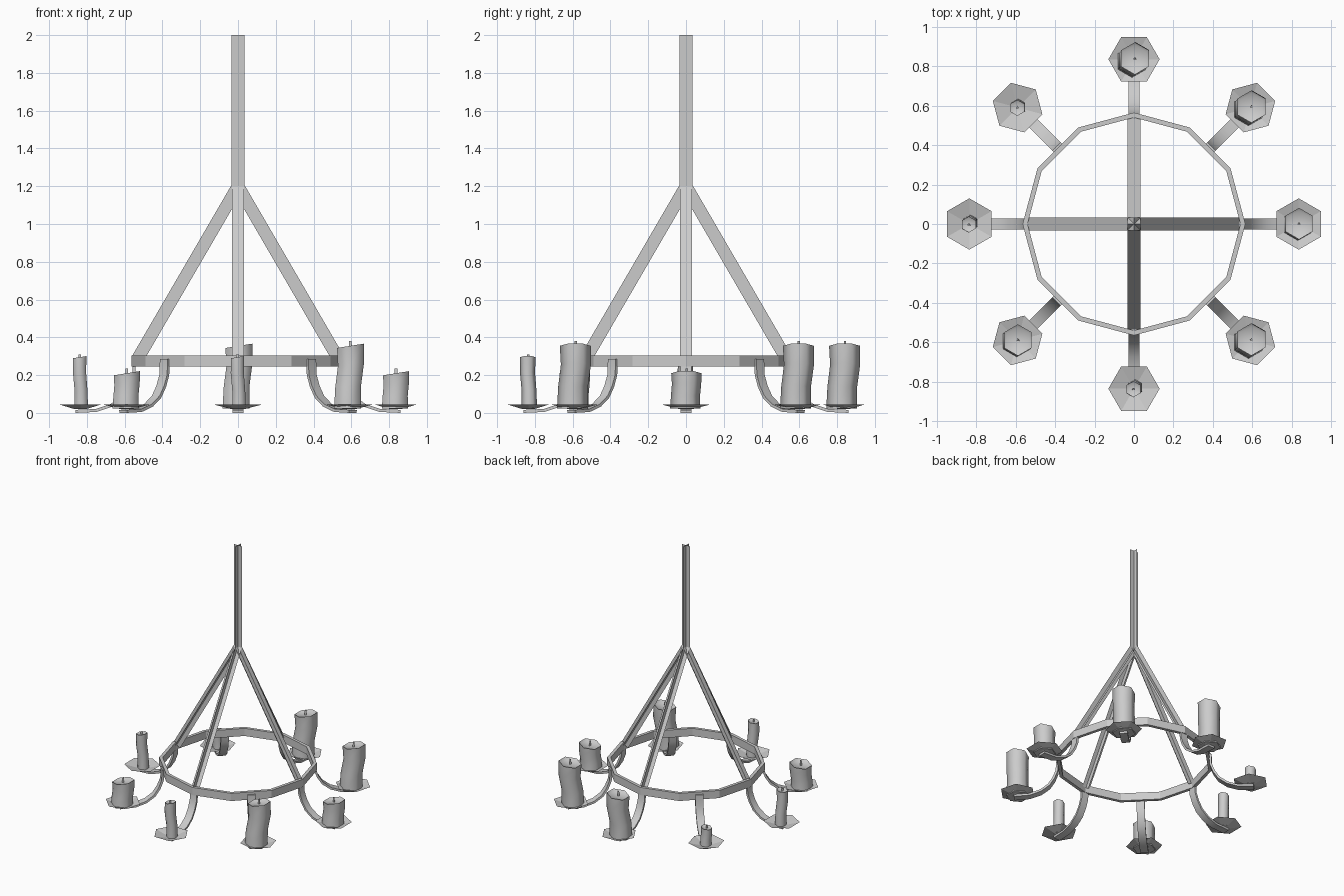
import bpy
import bmesh
from math import sin, cos, pi, radians
from mathutils import Matrix, Vector

cube = bpy.data.objects.get("Cube")
if cube:
    bpy.data.objects.remove(cube, do_unlink=True)

grey = bpy.data.materials.new("light_grey")
grey.use_nodes = True
grey.diffuse_color = (0.6, 0.6, 0.6, 1)
grey.node_tree.nodes["Principled BSDF"].inputs["Base Color"].default_value = (0.6, 0.6, 0.6, 1)


def finish(name, bm, smooth_angle=None):
    """Turn a bmesh into a named object."""
    mesh = bpy.data.meshes.new(name)
    bm.to_mesh(mesh)
    bm.free()
    mesh.materials.append(grey)
    obj = bpy.data.objects.new(name, mesh)
    bpy.context.collection.objects.link(obj)
    if smooth_angle:
        mesh.shade_smooth()
        mesh.set_sharp_from_angle(angle=radians(smooth_angle))
    return obj


def ring(bm, radius, z, sides, centre=(0, 0), start=0.0, tilt=0.0):
    verts = []
    for i in range(sides):
        a = start + 2 * pi * i / sides
        dx, dy = radius * cos(a), radius * sin(a)
        verts.append(bm.verts.new((centre[0] + dx, centre[1] + dy, z + tilt * dx)))
    return verts


def bridge(bm, lower, upper):
    n = len(lower)
    for i in range(n):
        j = (i + 1) % n
        bm.faces.new((lower[i], lower[j], upper[j], upper[i]))


def crossed_strips(bm, top, bottom, side, normal, half):
    """Two thin strips crossing at right angles along one line."""
    for axis in (side, normal):
        off = Vector(axis) * half
        bm.faces.new([bm.verts.new(p) for p in
                      (bottom - off, bottom + off, top + off, top - off)])


# Hanging rod
bm = bmesh.new()
crossed_strips(bm, Vector((0, 0, 2)), Vector((0, 0, 1.17)), (1, 0, 0), (0, 1, 0), 0.035)
finish("hanging_rod", bm)

# Four sloping stays from the rod to the hoop
for k in range(4):
    bm = bmesh.new()
    top, bottom = Vector((0, 0, 1.2)), Vector((0.535, 0, 0.28))
    normal = (top - bottom).normalized().cross(Vector((0, 1, 0)))
    crossed_strips(bm, top, bottom, (0, 1, 0), normal, 0.033)
    bm.transform(Matrix.Rotation(k * pi / 2, 4, "Z"))
    finish(f"stay_{k + 1}", bm)

# Twelve-sided hoop
bm = bmesh.new()
loops = [ring(bm, r, z, 12) for r, z in
         ((0.565, 0.245), (0.565, 0.305), (0.54, 0.305), (0.54, 0.245))]
for a, b in zip(loops, loops[1:] + loops[:1]):
    bridge(bm, a, b)
finish("hoop", bm)

ARM = [(0.548, 0.285), (0.552, 0.2), (0.575, 0.14), (0.61, 0.085),
       (0.67, 0.04), (0.75, 0.013), (0.86, 0.008)]


def make_arm(name, turn):
    bm = bmesh.new()
    pts = [Vector((r, 0, z)) for r, z in ARM]
    sections = []
    for i, p in enumerate(pts):
        along = (pts[min(i + 1, len(pts) - 1)] - pts[max(i - 1, 0)]).normalized()
        n = along.cross(Vector((0, 1, 0))) * 0.008
        w = Vector((0, 0.029, 0))
        sections.append([bm.verts.new(q) for q in (p - n - w, p - n + w, p + n + w, p + n - w)])
    for a, b in zip(sections, sections[1:]):
        bridge(bm, a, b)
    bm.faces.new(sections[0][::-1])
    bm.faces.new(sections[-1])
    bmesh.ops.recalc_face_normals(bm, faces=bm.faces)
    bm.transform(turn)
    finish(name, bm, 40)


def make_plate(name, turn):
    bm = bmesh.new()
    rim = ring(bm, 0.13, 0.045, 6, (0.835, 0), pi / 2)
    foot = ring(bm, 0.035, 0.02, 6, (0.835, 0), pi / 2)
    bridge(bm, foot, rim)
    bm.faces.new(foot)
    bm.transform(turn)
    finish(name, bm)


def make_candle(name, x, y, radius, top, lean):
    """Slightly bent wax column with a sunken top."""
    bm = bmesh.new()
    base = 0.022
    loops = []
    for t, sway, size in ((0, -0.7, 1), (0.35, -0.5, 0.96), (0.7, 0.5, 0.97), (1, 0.3, 1)):
        loops.append(ring(bm, radius * size, base + (top - base) * t, 6,
                          (x + lean * sway, y + lean * sway), pi / 2, 0.16 * t))
    head = (x + lean * 0.3, y + lean * 0.3)
    loops.append(ring(bm, radius * 0.82, top - radius * 0.15, 6, head, pi / 2, 0.1))
    for a, b in zip(loops, loops[1:]):
        bridge(bm, a, b)
    bm.faces.new(loops[-1])
    bm.faces.new(loops[0][::-1])
    finish(name, bm, 62)
    # Wick
    bm = bmesh.new()
    low = ring(bm, 0.009, top - radius * 0.2, 3, head, pi / 2)
    high = ring(bm, 0.008, top + radius * 0.32, 3, head, pi / 2)
    bridge(bm, low, high)
    bm.faces.new(high)
    finish(name + "_wick", bm)


# Candle kinds: radius, top height, lean
TALL, SHORT = (0.082, 0.355, 0.015), (0.08, 0.21, 0.006)
THIN, STUB = (0.041, 0.295, -0.008), (0.041, 0.16, -0.004)
ORDER = (SHORT, TALL, TALL, STUB, THIN, SHORT, THIN, TALL)
for k, kind in enumerate(ORDER):
    angle = k * pi / 4
    turn = Matrix.Rotation(angle, 4, "Z")
    make_arm(f"arm_{k + 1}", turn)
    make_plate(f"drip_plate_{k + 1}", turn)
    make_candle(f"candle_{k + 1}", 0.835 * cos(angle), 0.835 * sin(angle), *kind)
